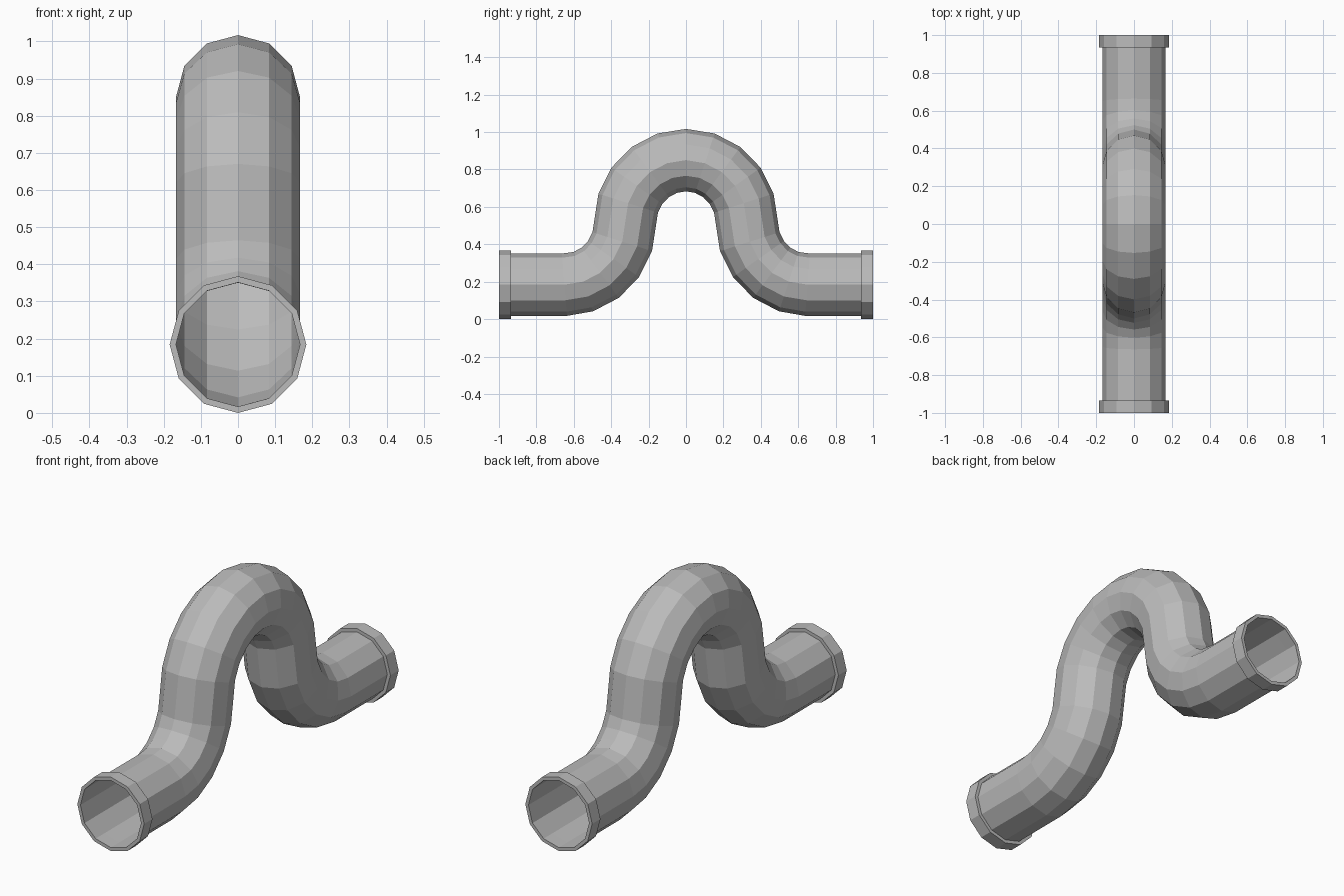
import bpy
import bmesh
from math import sin, cos, pi, radians
from mathutils import Vector

SIDES = 12
PIPE_R, COLLAR_R = 0.167, 0.184
AXIS_Z = 0.184            # height of the straight ends
ARCH_TOP = 0.85           # centre line height at the crown
MID_Z = (AXIS_Z + ARCH_TOP) / 2
ELBOW_Y = 0.65            # where the lower bend meets the straight end
COLLAR_Y = 0.935

if "Cube" in bpy.data.objects:
    bpy.data.objects.remove(bpy.data.objects["Cube"])

metal = bpy.data.materials.new("pipe_grey")
metal.use_nodes = True
grey = (0.5, 0.5, 0.5, 1)
metal.diffuse_color = grey
metal.node_tree.nodes["Principled BSDF"].inputs["Base Color"].default_value = grey


def ring(bm, centre, tangent, radius):
    """Ring of vertices around a centre line lying in the YZ plane."""
    side = Vector((1, 0, 0))
    up = side.cross(tangent)
    return [bm.verts.new(centre + radius * (sin(a) * side + cos(a) * up))
            for a in (2 * pi * i / SIDES for i in range(SIDES))]


def bridge(bm, a, b):
    for i in range(SIDES):
        j = (i + 1) % SIDES
        bm.faces.new((a[i], a[j], b[j], b[i]))


def finish(bm, name):
    bmesh.ops.recalc_face_normals(bm, faces=bm.faces)
    mesh = bpy.data.meshes.new(name)
    bm.to_mesh(mesh)
    bm.free()
    mesh.materials.append(metal)
    obj = bpy.data.objects.new(name, mesh)
    bpy.context.collection.objects.link(obj)


# Centre line: crown arc, lower bend, straight end, mirrored to the front
ry, rz = ELBOW_Y / 2, (ARCH_TOP - AXIS_Z) / 2
steps = [radians(18 * i) for i in range(5)]
half = [Vector((0, ry * sin(a), MID_Z + rz * cos(a))) for a in steps]
half += [Vector((0, ELBOW_Y - ry * sin(a), MID_Z - rz * cos(a)))
         for a in reversed(steps)]
half.append(Vector((0, COLLAR_Y, AXIS_Z)))
path = [Vector((0, -p.y, p.z)) for p in reversed(half[1:])] + half

# Bent pipe: open tube swept along the centre line
bm = bmesh.new()
rings = []
for i, p in enumerate(path):
    before = (p - path[i - 1]).normalized() if i else Vector((0, 1, 0))
    after = (path[i + 1] - p).normalized() if i < len(path) - 1 else Vector((0, 1, 0))
    rings.append(ring(bm, p, (before + after).normalized(), PIPE_R))
for a, b in zip(rings, rings[1:]):
    bridge(bm, a, b)
finish(bm, "bent_pipe")

# Collars: a solid band around each open end
for name, s in (("front_collar", -1), ("back_collar", 1)):
    bm = bmesh.new()
    profile = ((COLLAR_Y, PIPE_R), (COLLAR_Y, COLLAR_R), (1, COLLAR_R), (1, PIPE_R))
    loops = [ring(bm, Vector((0, s * y, AXIS_Z)), Vector((0, 1, 0)), r)
             for y, r in profile]
    for i in range(4):
        bridge(bm, loops[i], loops[(i + 1) % 4])
    finish(bm, name)
